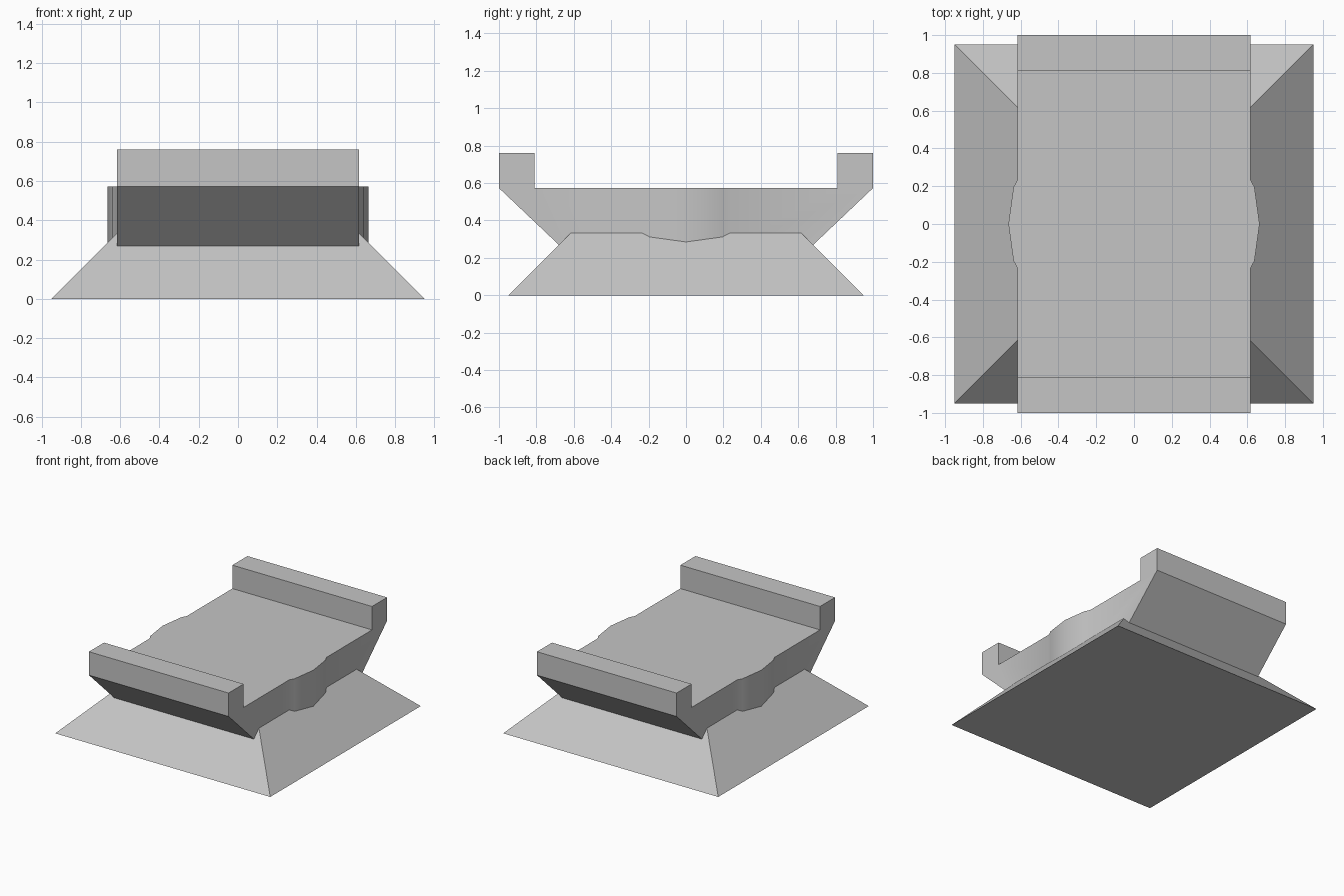
import bpy
import bmesh
import math

cube = bpy.data.objects.get("Cube")
if cube:
    bpy.data.objects.remove(cube, do_unlink=True)

grey = bpy.data.materials.new("plain_grey")
grey.use_nodes = True
colour = (0.558, 0.558, 0.558, 1.0)
grey.diffuse_color = colour
grey.node_tree.nodes["Principled BSDF"].inputs["Base Color"].default_value = colour

HALF_WIDTH = 0.617
BASE_HALF = 0.95


def extrude_face(bm, points, offset):
    """Make a solid by extruding one polygon along an offset."""
    face = bm.faces.new([bm.verts.new(p) for p in points])
    result = bmesh.ops.extrude_face_region(bm, geom=[face], use_keep_orig=True)
    verts = [v for v in result["geom"] if isinstance(v, bmesh.types.BMVert)]
    bmesh.ops.translate(bm, verts=verts, vec=offset)
    return verts


def finish(bm, name):
    bmesh.ops.recalc_face_normals(bm, faces=bm.faces)
    mesh = bpy.data.meshes.new(name)
    bm.to_mesh(mesh)
    bm.free()
    mesh.materials.append(grey)
    obj = bpy.data.objects.new(name, mesh)
    bpy.context.collection.objects.link(obj)
    return obj


# Tapered foot: square slab whose top is drawn in at 45 degrees
bm = bmesh.new()
corners = [(x * BASE_HALF, y * BASE_HALF, 0)
           for x, y in ((-1, -1), (1, -1), (1, 1), (-1, 1))]
top = extrude_face(bm, corners, (0, 0, BASE_HALF - HALF_WIDTH))
for v in top:
    v.co.x *= HALF_WIDTH / BASE_HALF
    v.co.y *= HALF_WIDTH / BASE_HALF
finish(bm, "tapered_base")

# Seat: mirrored side profile with raised end rails and undercut ends
bm = bmesh.new()
half = [(0.81, 0.573), (0.81, 0.76), (1.0, 0.76), (1.0, 0.573), (0.67, 0.26)]
profile = half + [(-y, z) for y, z in reversed(half)]
extrude_face(bm, [(-HALF_WIDTH, y, z) for y, z in profile], (2 * HALF_WIDTH, 0, 0))

# Bowed sides: cut across the seat, then push the middle cuts outward
bulge = {0.0: 0.665, 0.195: 0.638, 0.235: HALF_WIDTH}
for y in sorted({s * y for y in bulge for s in (-1, 1)}):
    bmesh.ops.bisect_plane(bm, geom=bm.verts[:] + bm.edges[:] + bm.faces[:],
                           plane_co=(0, y, 0), plane_no=(0, 1, 0))
for v in bm.verts:
    for y, width in bulge.items():
        if abs(abs(v.co.y) - y) < 0.001:
            v.co.x = math.copysign(width, v.co.x)
seat = finish(bm, "railed_seat")

# Soft shading on the bowed sides only
bpy.ops.object.select_all(action='DESELECT')
seat.select_set(True)
bpy.context.view_layer.objects.active = seat
bpy.ops.object.shade_smooth_by_angle(angle=math.radians(40))
